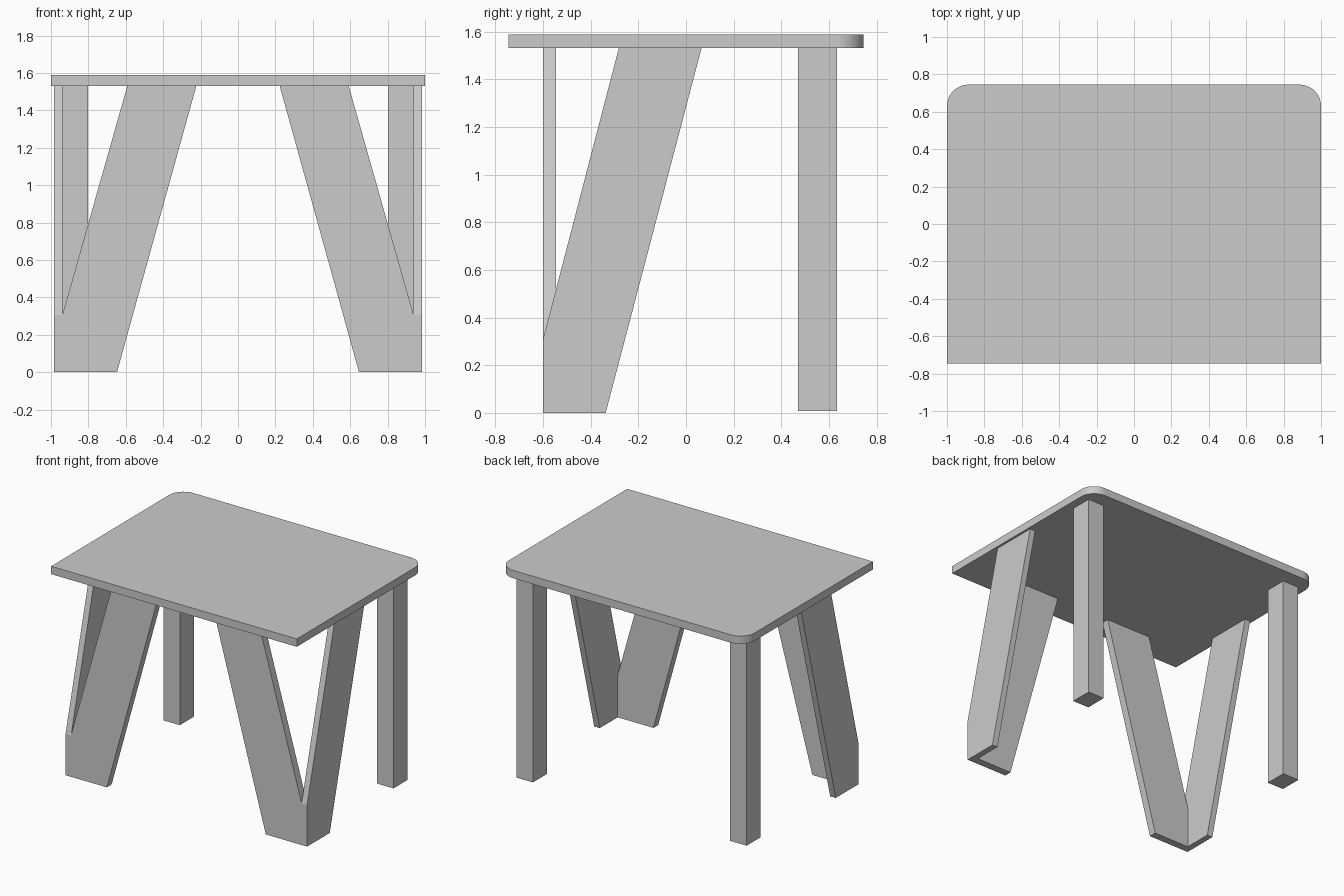
import bpy, bmesh
from math import sin, cos, pi
from mathutils import Vector

if "Cube" in bpy.data.objects:
    bpy.data.objects.remove(bpy.data.objects["Cube"])

TOP_Z, UNDER_Z = 1.588, 1.53


def extrude_profile(name, points, offset):
    """Solid made by sweeping a flat outline along an offset vector."""
    bm = bmesh.new()
    face = bm.faces.new([bm.verts.new(p) for p in points])
    swept = bmesh.ops.extrude_face_region(bm, geom=[face])
    verts = [v for v in swept["geom"] if isinstance(v, bmesh.types.BMVert)]
    bmesh.ops.translate(bm, verts=verts, vec=Vector(offset))
    bmesh.ops.recalc_face_normals(bm, faces=bm.faces)
    mesh = bpy.data.meshes.new(name)
    bm.to_mesh(mesh)
    bm.free()
    obj = bpy.data.objects.new(name, mesh)
    bpy.context.collection.objects.link(obj)
    return obj


# Tabletop: square front corners, rounded back corners
W, D, R, STEPS = 1.0, 0.745, 0.115, 12
arc = [(W - R + R * cos(a), D - R + R * sin(a))
       for a in (pi / 2 * i / STEPS for i in range(STEPS + 1))]
outline = [(-W, -D), (W, -D)] + arc + [(-x, y) for x, y in reversed(arc)]
extrude_profile("tabletop", [(x, y, UNDER_Z) for x, y in outline],
                (0, 0, TOP_Z - UNDER_Z))

# Leg outlines: slanted boards meeting in an L at each front corner
OUT, INN = 0.983, 0.938
FRONT, THICK = -0.601, 0.056
front_board = [(INN, 0), (0.647, 0), (0.223, UNDER_Z), (0.592, UNDER_Z), (INN, 0.31)]
side_board = [(FRONT, 0), (-0.337, 0), (0.065, UNDER_Z), (-0.282, UNDER_Z), (FRONT, 0.305)]
post = [(0.803, 0.47), (0.937, 0.47), (0.937, 0.633), (0.803, 0.633)]

for side, s in (("left", -1), ("right", 1)):
    extrude_profile(f"front_leg_board_{side}",
                    [(s * x, FRONT, z) for x, z in front_board], (0, THICK, 0))
    extrude_profile(f"side_leg_board_{side}",
                    [(s * INN, y, z) for y, z in side_board], (s * (OUT - INN), 0, 0))
    # Straight back post
    extrude_profile(f"back_leg_{side}",
                    [(s * x, y, 0.007) for x, y in post], (0, 0, UNDER_Z - 0.007))
